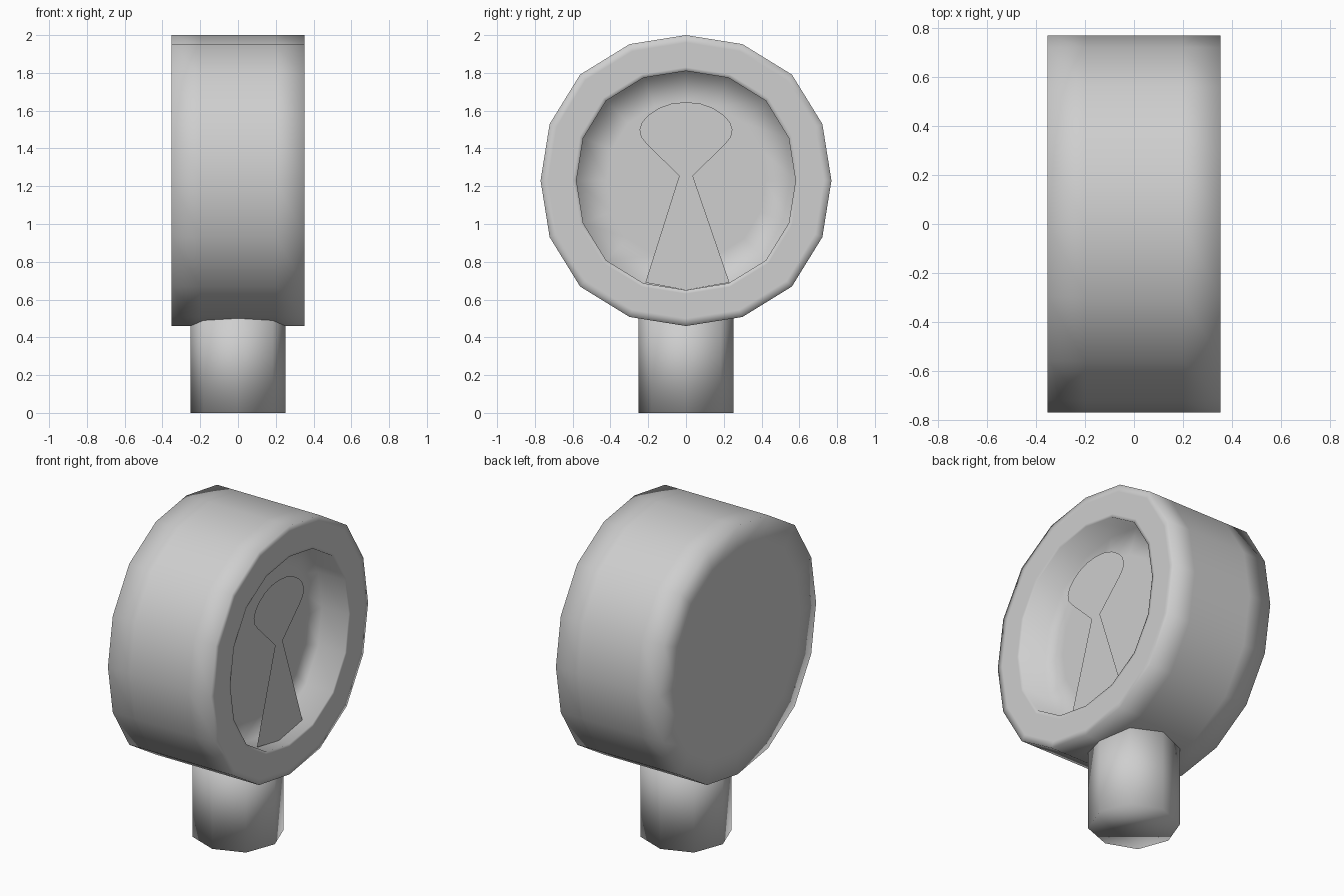
import bpy, bmesh, math

if "Cube" in bpy.data.objects:
    bpy.data.objects.remove(bpy.data.objects["Cube"])

SIDES = 16
CZ = 1.23          # height of the drum axis
HALF = 0.353       # half thickness of the drum
FLOOR_X = 0.17     # depth of the recessed face
PLATE_X = 0.28     # keyhole plate sits in front of the recessed face

grey = bpy.data.materials.new("light_grey")
grey.diffuse_color = (0.62, 0.62, 0.62, 1)
grey.use_nodes = True
grey.node_tree.nodes["Principled BSDF"].inputs["Base Color"].default_value = grey.diffuse_color


def finish(name, bm, smooth, recalc=True):
    if recalc:
        bmesh.ops.recalc_face_normals(bm, faces=bm.faces)
    for f in bm.faces:
        f.smooth = smooth
    me = bpy.data.meshes.new(name)
    bm.to_mesh(me)
    bm.free()
    me.materials.append(grey)
    ob = bpy.data.objects.new(name, me)
    bpy.context.collection.objects.link(ob)
    return ob


def bridge(bm, a, b):
    for i in range(len(a)):
        j = (i + 1) % len(a)
        bm.faces.new((a[i], a[j], b[j], b[i]))


def bulge(a):
    # rounds swell slightly towards the diagonals
    return 1 + 0.03 * math.sin(2 * a) ** 2


# Drum: rings around the x axis, from the back cap over the rim into the recess
bm = bmesh.new()
rings = []
for x, r in [(-HALF, 0.60), (-HALF, 0.77), (-0.2, 0.77), (0.2, 0.77), (HALF, 0.77),
             (HALF, 0.73), (HALF, 0.60), (HALF, 0.58), (FLOOR_X, 0.58), (FLOOR_X, 0.42)]:
    ring = []
    for i in range(SIDES):
        a = math.tau * i / SIDES
        k = r * bulge(a)
        ring.append(bm.verts.new((x, k * math.sin(a), CZ - k * math.cos(a))))
    rings.append(ring)
for a, b in zip(rings, rings[1:]):
    bridge(bm, a, b)
bm.faces.new(rings[0])
bm.faces.new(rings[-1])
finish("drum", bm, True)

# Keyhole plate: right half of the head, mirrored, standing on a flared foot
half = [(0.036, 1.255), (0.21, 1.425), (0.238, 1.46), (0.246, 1.50), (0.232, 1.54),
        (0.195, 1.58), (0.14, 1.615), (0.075, 1.638)]
head = half + [(0, 1.645)] + [(-y, z) for y, z in reversed(half)]
foot = [(-0.215, 0.69), (0, 0.65), (0.23, 0.69)]
bm = bmesh.new()
bm.faces.new([bm.verts.new((PLATE_X, y, z)) for y, z in foot + head])
finish("keyhole", bm, False, recalc=False)

# Post: octagonal stem reaching up into the drum
bm = bmesh.new()
loops = []
for z in (0, 0.57):
    loops.append([])
    for i in range(8):
        a = math.tau * i / 8
        k = 0.252 * bulge(a)
        loops[-1].append(bm.verts.new((k * math.cos(a), k * math.sin(a), z)))
bridge(bm, *loops)
for loop in loops:
    bm.faces.new(loop)
finish("post", bm, True)
